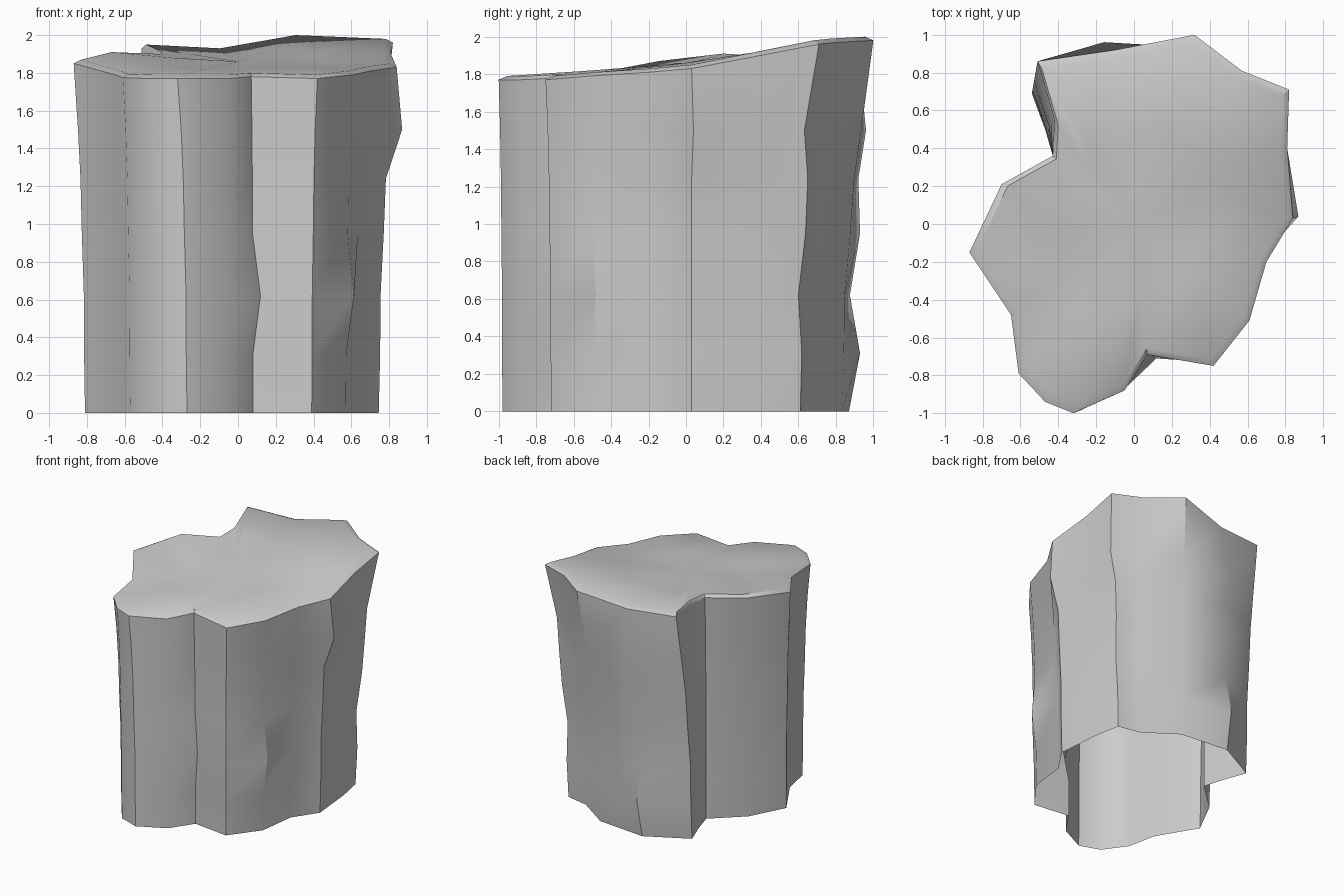
import bpy, bmesh

if "Cube" in bpy.data.objects:
    bpy.data.objects.remove(bpy.data.objects["Cube"])

# One row per vertical ridge: foot x, y, rim x, y, rim height
RIDGES = [
    (-.27, -.98, -.32, -1.0, 1.77), (-.05, -.87, -.05, -.88, 1.77),
    (.08, -.68, .07, -.69, 1.78), (.39, -.72, .42, -.75, 1.77),
    (.57, -.48, .61, -.51, 1.79), (.61, -.17, .70, -.20, 1.81),
    (.745, .03, .84, .03, 1.83), (.71, .40, .81, .40, 1.90),
    (.67, .61, .82, .71, 1.96), (.48, .65, .57, .81, 1.97),
    (.22, .83, .32, 1.0, 1.98), (-.20, .87, -.10, .92, 1.91),
    (-.54, .69, -.51, .86, 1.93), (-.47, .50, -.42, .55, 1.89),
    (-.42, .33, -.43, .36, 1.88), (-.66, .11, -.70, .21, 1.89),
    (-.81, -.18, -.87, -.15, 1.85), (-.62, -.50, -.65, -.48, 1.79),
    (-.57, -.74, -.61, -.79, 1.775), (-.44, -.92, -.47, -.94, 1.77),
]
# Wall levels: height and how far the outline has spread towards the rim
LEVELS = [(0, 0), (.31, .08), (.62, .1), (.95, .28), (1.24, .4), (1.5, .62), (None, 1)]
# Local bulges: (ridge, level) -> x, y shift
BULGES = {(6, 5): (.065, .01), (2, 2): (.04, -.03), (11, 1): (0, .055),
          (11, 3): (0, .045), (11, 4): (0, .03), (11, 5): (-.02, .06),
          (4, 2): (.04, 0), (8, 5): (0, -.04), (8, 2): (0, -.02)}

bm = bmesh.new()


def bridge(a, b):
    n = len(a)
    for i in range(n):
        j = (i + 1) % n
        bm.faces.new((a[i], a[j], b[j], b[i]))


# Fluted wall, open underneath
rings = []
for k, (z, t) in enumerate(LEVELS):
    ring = []
    for i, (x0, y0, x1, y1, zt) in enumerate(RIDGES):
        dx, dy = BULGES.get((i, k), (0, 0))
        ring.append(bm.verts.new((x0 + (x1 - x0) * t + dx, y0 + (y1 - y0) * t + dy,
                                  zt if z is None else z)))
    rings.append(ring)

# Sloping top with a softly rounded rim
for scale, lift, mix in ((.955, .02, 0), (.5, .01, .5)):
    rings.append([bm.verts.new((x * scale, y * scale,
                                (zt + lift) * (1 - mix) + 1.86 * mix))
                  for _, _, x, y, zt in RIDGES])
for a, b in zip(rings, rings[1:]):
    bridge(a, b)
centre = bm.verts.new((0, 0, 1.86))
last = rings[-1]
for i in range(len(last)):
    bm.faces.new((last[i], last[(i + 1) % len(last)], centre))

mesh = bpy.data.meshes.new("rock_pillar")
bm.to_mesh(mesh)
bm.free()
rock = bpy.data.objects.new("rock_pillar", mesh)
bpy.context.collection.objects.link(rock)
bpy.context.view_layer.objects.active = rock
rock.select_set(True)
bpy.ops.object.shade_smooth_by_angle(angle=0.6)
